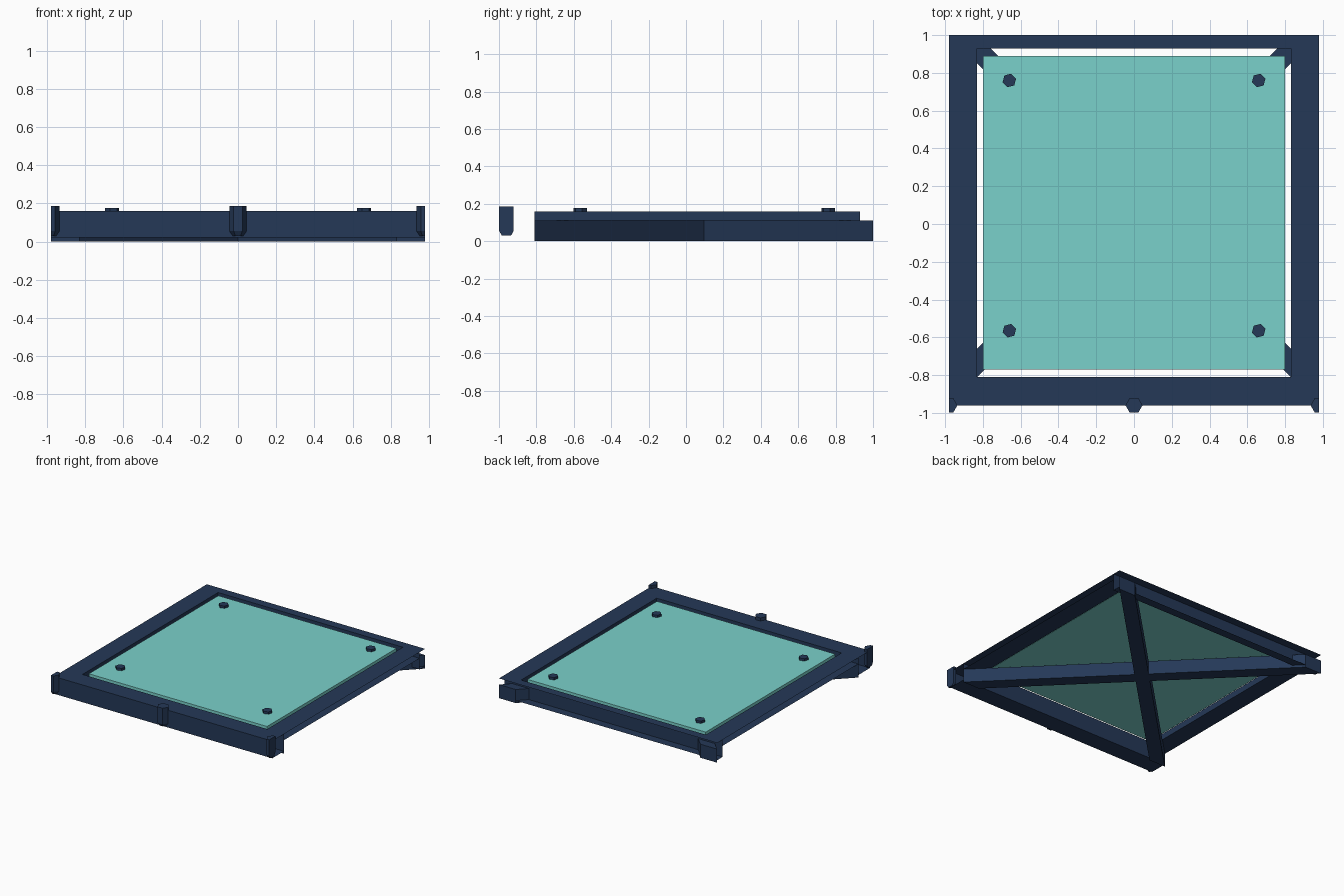
import bpy, bmesh, math
from mathutils import Matrix, Vector

cube = bpy.data.objects.get("Cube")
if cube:
    bpy.data.objects.remove(cube, do_unlink=True)


def material(name, rgb):
    m = bpy.data.materials.new(name)
    m.use_nodes = True
    m.diffuse_color = (*rgb, 1)
    m.node_tree.nodes["Principled BSDF"].inputs["Base Color"].default_value = (*rgb, 1)
    return m


navy = material("navy metal", (0.018, 0.040, 0.096))
teal = material("teal panel", (0.195, 0.640, 0.595))

HALF = 0.98            # half width of the tile
HOLE = 0.83            # half width of the opening
FRONT, HOLE_F, HOLE_B, BACK = -0.96, -0.81, 0.93, 1.0
TOP = 0.16


def finish(name, bm, mat):
    mesh = bpy.data.meshes.new(name)
    bm.to_mesh(mesh)
    bm.free()
    mesh.materials.append(mat)
    obj = bpy.data.objects.new(name, mesh)
    bpy.context.collection.objects.link(obj)
    return obj


def channel(name, profile, place, start, end, closed=False):
    """Sweep a profile along a straight line, leaving the ends open."""
    bm = bmesh.new()
    a = [bm.verts.new(place(start, p)) for p in profile]
    b = [bm.verts.new(place(end, p)) for p in profile]
    n = len(profile)
    for i in range(n if closed else n - 1):
        j = (i + 1) % n
        bm.faces.new((a[i], b[i], b[j], a[j]))
    finish(name, bm, navy)


def prism(name, outline, low, high, mat):
    """Raise a flat outline into a solid."""
    bm = bmesh.new()
    face = bm.faces.new([bm.verts.new((x, y, low)) for x, y in outline])
    new = bmesh.ops.extrude_face_region(bm, geom=[face])["geom"]
    verts = [v for v in new if isinstance(v, bmesh.types.BMVert)]
    bmesh.ops.translate(bm, verts=verts, vec=(0, 0, high - low))
    bmesh.ops.recalc_face_normals(bm, faces=bm.faces)
    finish(name, bm, mat)


def along_x(t, p):
    return (t, p[0], p[1])


def along_y(t, p):
    return (p[0], t, p[1])


# Frame: front box rail, open back rail, shallow open side rails
channel("front_rail", [(FRONT, TOP), (HOLE_F, TOP), (HOLE_F, 0.02), (FRONT, 0.02)],
        along_x, -HALF, HALF, closed=True)
channel("back_rail", [(BACK, 0.02), (HOLE_B, 0.02), (HOLE_B, TOP), (BACK, TOP)],
        along_x, -HALF, HALF)
side = [(-HALF, 0.11), (-HOLE, 0.11), (-HOLE, TOP), (-HALF, TOP)]
channel("right_rail", side, along_y, HOLE_F, HOLE_B)
channel("left_rail", [(-x, z) for x, z in reversed(side)], along_y, HOLE_F, HOLE_B)

# Crossed beams below the frame
for s, name in ((1, "cross_beam_a"), (-1, "cross_beam_b")):
    prism(name, [(-s * HALF, BACK), (-s * HOLE, BACK), (s * HALF, HOLE_F), (s * HOLE, HOLE_F)],
          0, 0.11, navy)

# Floor panel
prism("floor_panel", [(-0.8, -0.77), (0.8, -0.77), (0.8, 0.89), (-0.8, 0.89)], 0.135, 0.158, teal)

# Bolts in the panel corners
for x in (-0.66, 0.66):
    for y in (-0.565, 0.76):
        ring = [math.radians(60 * i + 15) for i in range(6)]
        prism("panel_bolt", [(x + 0.037 * math.cos(a), y + 0.037 * math.sin(a)) for a in ring],
              0.14, 0.177, navy)


# Hexagonal posts on the front edge, the outer two cut at the tile sides
def post(name, x):
    bm = bmesh.new()
    for low, high, r in ((0.055, 0.185, 0.045), (0.03, 0.055, 0.028)):
        bmesh.ops.create_cone(bm, cap_ends=True, segments=6, radius1=r, radius2=0.045,
                              depth=high - low,
                              matrix=Matrix.Translation((x, FRONT, (low + high) / 2))
                              @ Matrix.Rotation(math.radians(30), 4, "Z"))
    # Turn a corner of the hexagon toward the sides
    widest = max(v.co.x for v in bm.verts) - x
    if widest < 0.044:
        bmesh.ops.rotate(bm, verts=bm.verts, cent=(x, FRONT, 0),
                         matrix=Matrix.Rotation(math.radians(30), 3, "Z"))
    # Join the body and its tapered foot
    seam = [f for f in bm.faces if abs(f.normal.z) > 0.9
            and abs(f.calc_center_median().z - 0.055) < 0.001]
    bmesh.ops.delete(bm, geom=seam, context="FACES_ONLY")
    bmesh.ops.remove_doubles(bm, verts=bm.verts, dist=0.0005)
    if x:
        bmesh.ops.bisect_plane(bm, geom=bm.verts[:] + bm.edges[:] + bm.faces[:],
                               plane_co=(x, 0, 0), plane_no=Vector((math.copysign(1, x), 0, 0)),
                               clear_outer=True)
        bmesh.ops.holes_fill(bm, edges=[e for e in bm.edges if e.is_boundary])
    bmesh.ops.recalc_face_normals(bm, faces=bm.faces)
    finish(name, bm, navy)


post("right_post", -HALF)
post("middle_post", 0)
post("left_post", HALF)
